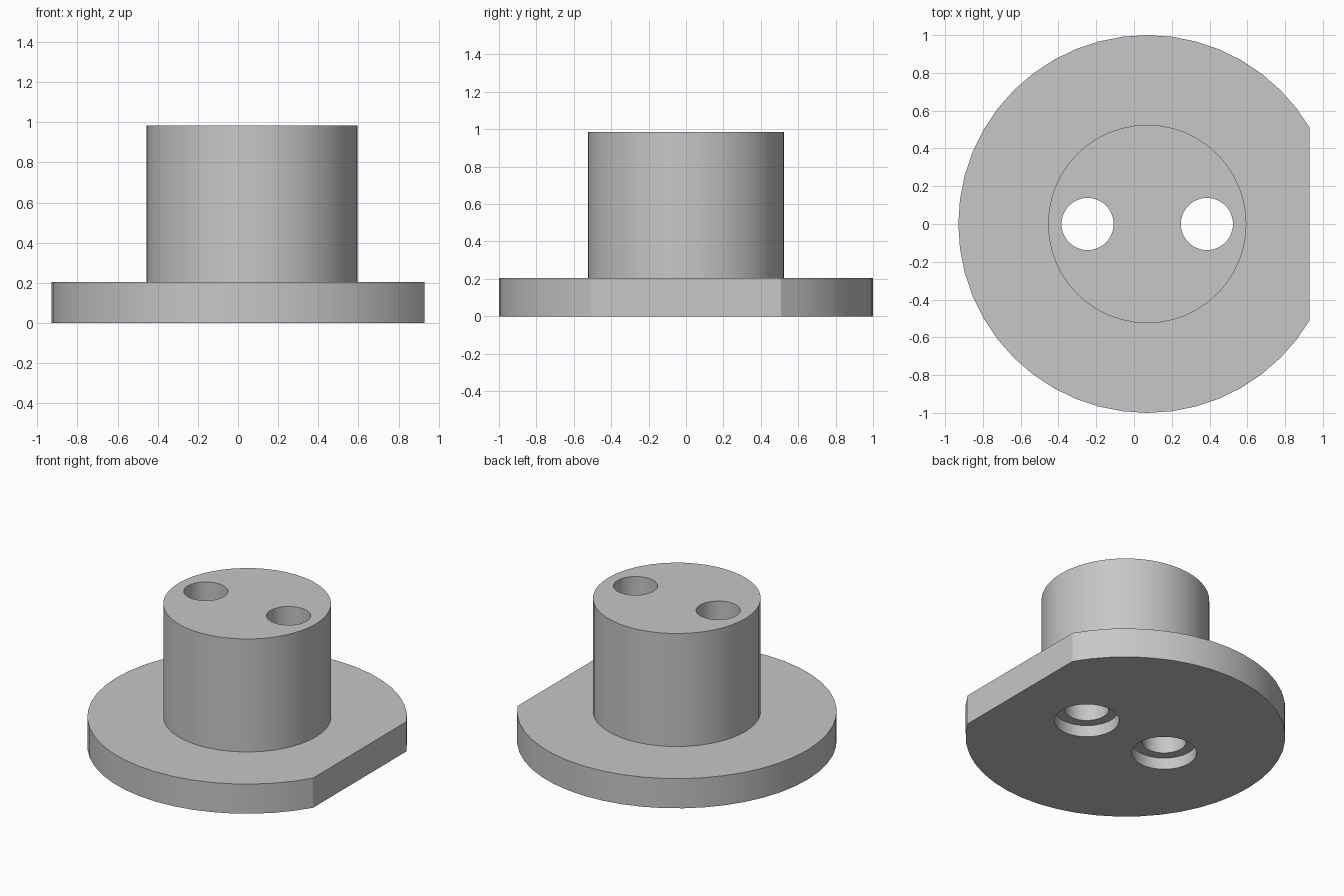
import bpy, bmesh
from math import cos, sin, pi, radians

cube = bpy.data.objects.get("Cube")
if cube:
    bpy.data.objects.remove(cube)

grey = bpy.data.materials.new("plain grey")
grey.use_nodes = True
colour = (0.57, 0.57, 0.57, 1)
grey.diffuse_color = colour
grey.node_tree.nodes["Principled BSDF"].inputs["Base Color"].default_value = colour

CENTRE = 0.07      # axis of the flange and boss
FLAT = 0.93        # plane of the flat edge


def turned(name, profile, x, segments=48, flat=None):
    """Closed solid turned from (radius, height) points, optionally cut flat at x."""
    bm = bmesh.new()
    rings = [[bm.verts.new((x + r * cos(2 * pi * i / segments),
                            r * sin(2 * pi * i / segments), z))
              for i in range(segments)] for r, z in profile]
    for low, high in zip(rings, rings[1:]):
        for i in range(segments):
            j = (i + 1) % segments
            bm.faces.new((low[i], low[j], high[j], high[i]))
    bm.faces.new(rings[0][::-1])
    bm.faces.new(rings[-1])
    if flat is not None:
        cut = bmesh.ops.bisect_plane(bm, geom=bm.verts[:] + bm.edges[:] + bm.faces[:],
                                     plane_co=(flat, 0, 0), plane_no=(1, 0, 0),
                                     clear_outer=True)
        edges = [e for e in cut["geom_cut"] if isinstance(e, bmesh.types.BMEdge)]
        bmesh.ops.holes_fill(bm, edges=edges)
    bmesh.ops.recalc_face_normals(bm, faces=bm.faces)
    mesh = bpy.data.meshes.new(name)
    bm.to_mesh(mesh)
    bm.free()
    mesh.materials.append(grey)
    obj = bpy.data.objects.new(name, mesh)
    bpy.context.collection.objects.link(obj)
    return obj


# Round flange with one flat edge, stepping up to the cylindrical boss
body = turned("flanged_boss",
              [(1, 0), (1, 0.205), (0.525, 0.205), (0.525, 0.985)],
              CENTRE, flat=FLAT)
bpy.context.view_layer.objects.active = body
body.select_set(True)

# Two through holes, counterbored from below
for side in (-1, 1):
    cutter = turned("hole_cutter",
                    [(0.203, -0.1), (0.203, 0.08), (0.138, 0.08), (0.138, 1.1)],
                    CENTRE + side * 0.316)
    cutter.hide_render = True
    hole = body.modifiers.new("hole", "BOOLEAN")
    hole.operation = "DIFFERENCE"
    hole.solver = "EXACT"
    hole.object = cutter
    bpy.ops.object.modifier_apply(modifier=hole.name)
    bpy.data.objects.remove(cutter)

bpy.ops.object.shade_smooth_by_angle(angle=radians(25))
